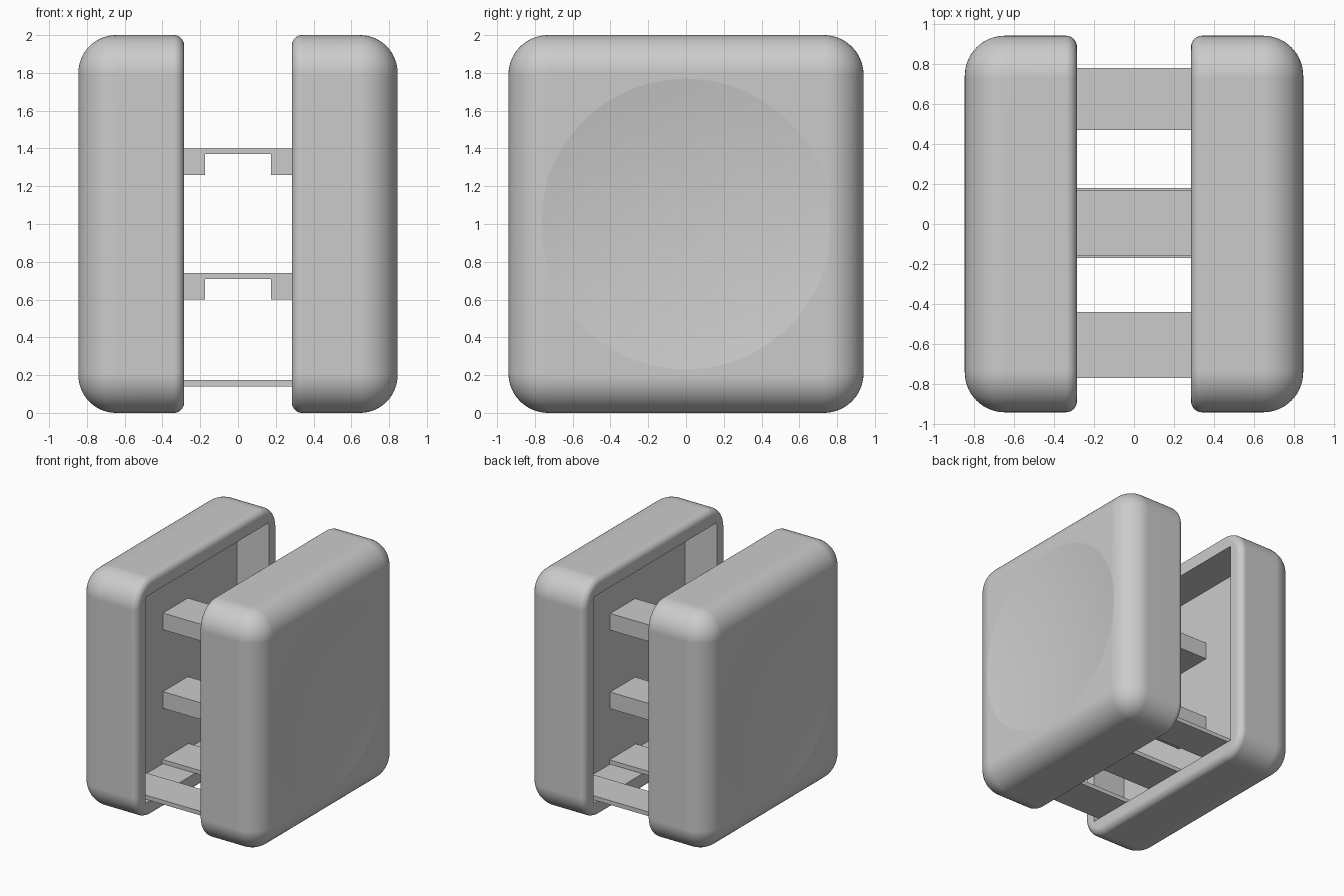
import bpy
import bmesh
from math import sin, cos, pi, sqrt, radians

cube = bpy.data.objects.get("Cube")
if cube:
    bpy.data.objects.remove(cube, do_unlink=True)

grey = bpy.data.materials.new("plain grey")
grey.use_nodes = True
grey.diffuse_color = (0.6, 0.6, 0.6, 1)
grey.node_tree.nodes["Principled BSDF"].inputs["Base Color"].default_value = (0.6, 0.6, 0.6, 1)

STEPS = 14                      # segments per quarter round
X_IN, X_OUT = 0.285, 0.845      # inner and outer planes of a shell
HALF_Y, HALF_Z = 0.94, 1.0
R_OUT, R_IN, R_CORNER = 0.2, 0.055, 0.21
DISH_R, DISH_D = 0.77, 0.06


def make_object(name, bm):
    bmesh.ops.recalc_face_normals(bm, faces=bm.faces)
    mesh = bpy.data.meshes.new(name)
    bm.to_mesh(mesh)
    bm.free()
    mesh.materials.append(grey)
    obj = bpy.data.objects.new(name, mesh)
    bpy.context.collection.objects.link(obj)
    return obj


def loft(name, rings):
    """Skin a list of closed rings and cap both ends."""
    bm = bmesh.new()
    loops = [[bm.verts.new(p) for p in ring] for ring in rings]
    n = len(loops[0])
    for a, b in zip(loops, loops[1:]):
        for i in range(n):
            j = (i + 1) % n
            bm.faces.new((a[i], a[j], b[j], b[i]))
    bm.faces.new(loops[0])
    bm.faces.new(loops[-1])
    return make_object(name, bm)


def box(name, lo, hi):
    bm = bmesh.new()
    bmesh.ops.create_cube(bm, size=1)
    for v in bm.verts:
        v.co = [(l + h) / 2 + c * (h - l) for l, h, c in zip(lo, hi, v.co)]
    return make_object(name, bm)


def rounded_ring(x, inset):
    r = R_CORNER - inset
    pts = []
    for k, (sy, sz) in enumerate(((1, 1), (-1, 1), (-1, -1), (1, -1))):
        for i in range(STEPS + 1):
            a = (k + i / STEPS) * pi / 2
            pts.append((x, sy * (HALF_Y - R_CORNER) + r * cos(a),
                        HALF_Z + sz * (HALF_Z - R_CORNER) + r * sin(a)))
    return pts


def cut(obj, cutter):
    mod = obj.modifiers.new("cut", 'BOOLEAN')
    mod.operation, mod.solver, mod.object = 'DIFFERENCE', 'EXACT', cutter
    bpy.ops.object.select_all(action='DESELECT')
    obj.select_set(True)
    bpy.context.view_layer.objects.active = obj
    bpy.ops.object.modifier_apply(modifier=mod.name)
    bpy.data.objects.remove(cutter, do_unlink=True)


def make_shell(name, side):
    # rounded block: small round on the inner rim, large round outside
    turns = [i / STEPS * pi / 2 for i in range(STEPS + 1)]
    profile = [(X_IN + R_IN * (1 - sin(a)), R_IN * (1 - cos(a))) for a in reversed(turns)]
    profile += [(X_OUT - R_OUT * (1 - sin(a)), R_OUT * (1 - cos(a))) for a in turns]
    shell = loft(name, [rounded_ring(side * x, d) for x, d in profile])

    # square cavity facing the other shell
    xs = sorted((side * 0.1, side * 0.585))
    cut(shell, box("cavity_cutter", (xs[0], -0.82, 0.135), (xs[1], 0.82, 1.865)))

    # shallow round dish in the outer face
    ball = (DISH_R ** 2 + DISH_D ** 2) / (2 * DISH_D)
    rings = []
    for k in range(1, 13):
        r = 0.86 * k / 12
        x = X_OUT - DISH_D + ball - sqrt(ball ** 2 - r ** 2)
        rings.append([(side * x, r * cos(t * pi / 48), HALF_Z + r * sin(t * pi / 48))
                      for t in range(96)])
    cut(shell, loft("dish_cutter", rings))

    bpy.ops.object.shade_smooth_by_angle(angle=radians(7.5))
    weighted = shell.modifiers.new("even shading", 'WEIGHTED_NORMAL')
    weighted.keep_sharp = True


make_shell("left_shell", 1)
make_shell("right_shell", -1)

# flat slats joining the shells along the bottom
END = 0.6
for name, y0, y1 in (("front_slat", -0.77, -0.44),
                     ("middle_slat", -0.17, 0.18),
                     ("back_slat", 0.47, 0.78)):
    box(name, (-END, y0, 0.14), (END, y1, 0.175))

# notched crossbars: thin middle, deep ends
for name, top in (("lower_crossbar", 0.74), ("upper_crossbar", 1.40)):
    outline = [(-END, top), (END, top), (END, top - 0.14), (0.175, top - 0.14),
               (0.175, top - 0.03), (-0.175, top - 0.03),
               (-0.175, top - 0.14), (-END, top - 0.14)]
    loft(name, [[(x, y, z) for x, z in outline] for y in (-0.16, 0.17)])
